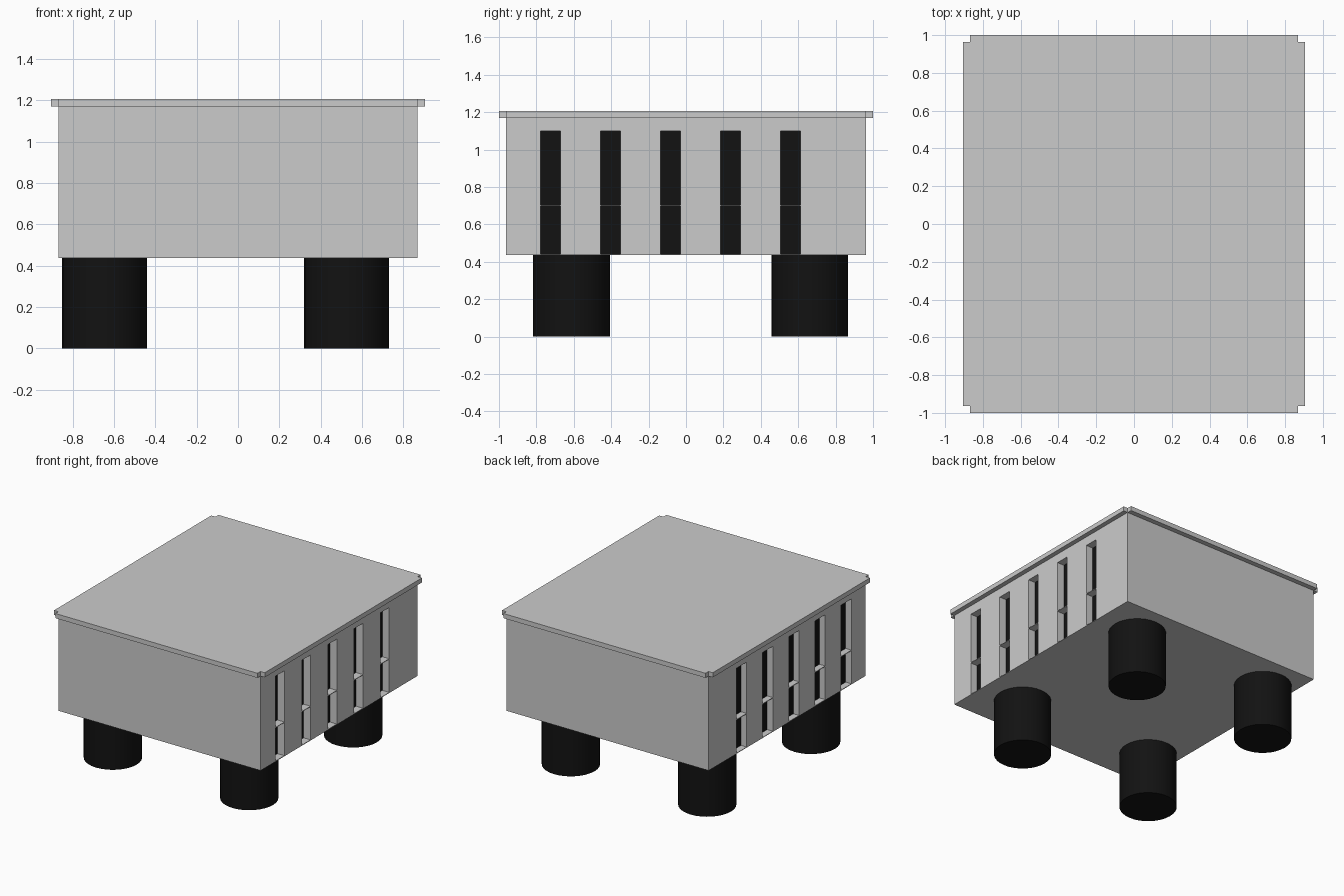
import bpy, bmesh
from mathutils import Matrix, Vector

if "Cube" in bpy.data.objects:
    bpy.data.objects.remove(bpy.data.objects["Cube"])

black = bpy.data.materials.new("black")
black.diffuse_color = (0.006, 0.006, 0.006, 1)
black.use_nodes = True
black.node_tree.nodes["Principled BSDF"].inputs["Base Color"].default_value = black.diffuse_color


def add_object(name, bm, mat=None):
    bmesh.ops.recalc_face_normals(bm, faces=bm.faces)
    mesh = bpy.data.meshes.new(name)
    bm.to_mesh(mesh)
    bm.free()
    ob = bpy.data.objects.new(name, mesh)
    bpy.context.collection.objects.link(ob)
    if mat:
        mesh.materials.append(mat)
    return ob


def add_box(bm, lo, hi):
    lo, hi = Vector(lo), Vector(hi)
    m = Matrix.Translation((lo + hi) / 2) @ Matrix.Diagonal((*(hi - lo), 1))
    bmesh.ops.create_cube(bm, size=1, matrix=m)


BX, BY, BOTTOM, TOP = 0.868, 0.962, 0.437, 1.17
SLOT_Y = [-0.725 + 0.321 * i for i in range(5)]
SLOT_Z = [(0.442, 0.698), (0.703, 1.10)]       # lower and upper pocket, shelf between
SIDES = [(1, 0.107, 0.06), (-1, 0.125, 0.05)]  # side, slot width, slot depth

# Main housing
bm = bmesh.new()
add_box(bm, (-BX, -BY, BOTTOM), (BX, BY, TOP))
body = add_object("housing", bm)

# Pocket cutter and the dark panels at the back of each pocket
cut, panel = bmesh.new(), bmesh.new()
for side, width, depth in SIDES:
    x0, x1 = side * (BX - depth), side * (BX + 0.05)
    xp = x0 + side * 0.001
    for y in SLOT_Y:
        ya, yb = y - width / 2, y + width / 2
        for za, zb in SLOT_Z:
            add_box(cut, (min(x0, x1), ya, za), (max(x0, x1), yb, zb))
            corners = [(xp, ya, za), (xp, yb, za), (xp, yb, zb), (xp, ya, zb)]
            panel.faces.new([panel.verts.new(c) for c in corners[::side]])
cutter = add_object("slot_cutter", cut)
cutter.hide_render = True
panel_mesh = bpy.data.meshes.new("slot_panels")
panel.to_mesh(panel_mesh)
panel.free()
panel_mesh.materials.append(black)
bpy.context.collection.objects.link(bpy.data.objects.new("slot_panels", panel_mesh))

# Cut the slots and drop the cutter
mod = body.modifiers.new("slots", "BOOLEAN")
mod.operation, mod.solver, mod.object = "DIFFERENCE", "EXACT", cutter
bpy.context.view_layer.objects.active = body
bpy.ops.object.modifier_apply(modifier=mod.name)
bpy.data.objects.remove(cutter)

# Lid plate with notched corners
n, lx, ly = 0.037, 0.904, 1.0
quarter = [(lx, ly - n), (lx - n, ly - n), (lx - n, ly)]
outline = (quarter + [(-x, y) for x, y in quarter[::-1]]
           + [(-x, -y) for x, y in quarter] + [(x, -y) for x, y in quarter[::-1]])
bm = bmesh.new()
base = bm.faces.new([bm.verts.new((x, y, TOP)) for x, y in outline])
ext = bmesh.ops.extrude_face_region(bm, geom=[base], use_keep_orig=True)
bmesh.ops.translate(bm, vec=(0, 0, 0.036),
                    verts=[v for v in ext["geom"] if isinstance(v, bmesh.types.BMVert)])
add_object("lid", bm)

# Four round legs
for xn, x in (("left", -0.645), ("right", 0.525)):
    for yn, y in (("front", -0.612), ("back", 0.661)):
        bm = bmesh.new()
        bmesh.ops.create_cone(bm, cap_ends=True, segments=32, radius1=0.205, radius2=0.205,
                              depth=BOTTOM, matrix=Matrix.Translation((x, y, BOTTOM / 2)))
        leg = add_object(f"{yn}_{xn}_leg", bm, black)
        bpy.ops.object.select_all(action="DESELECT")
        leg.select_set(True)
        bpy.context.view_layer.objects.active = leg
        bpy.ops.object.shade_smooth_by_angle()
